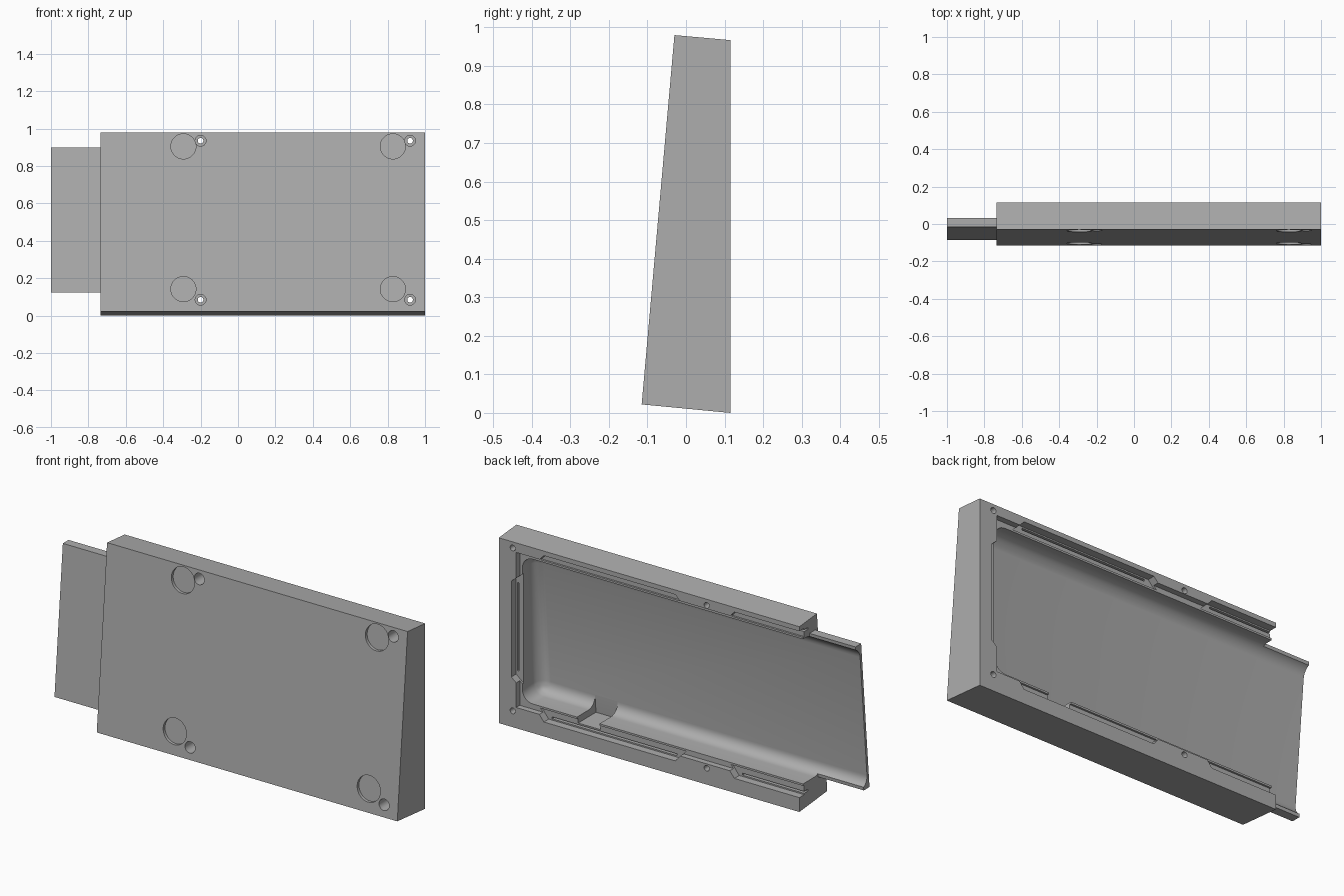
import bpy, bmesh, math

if "Cube" in bpy.data.objects:
    bpy.data.objects.remove(bpy.data.objects["Cube"], do_unlink=True)

BACK = 0.115                     # flat rear plane
SLOPE = 0.0887                   # lean of the front face
LEFT, OPEN_END, TONGUE_END = 1.0, -0.735, -1.0

grey = bpy.data.materials.new("plain_grey")
grey.use_nodes = True
grey.diffuse_color = (0.42, 0.42, 0.42, 1)
grey.node_tree.nodes["Principled BSDF"].inputs["Base Color"].default_value = (0.42, 0.42, 0.42, 1)


def front(z, inset=0.0):
    return -0.117 + SLOPE * z + inset


def make_object(name, bm):
    bmesh.ops.recalc_face_normals(bm, faces=bm.faces[:])
    mesh = bpy.data.meshes.new(name)
    bm.to_mesh(mesh)
    bm.free()
    mesh.materials.append(grey)
    obj = bpy.data.objects.new(name, mesh)
    bpy.context.collection.objects.link(obj)
    return obj


def prism(name, outline, near, far, fillet=0.0):
    """Extrude an x-z outline along y; near and far give y for a height."""
    bm = bmesh.new()
    a = [bm.verts.new((x, near(z), z)) for x, z in outline]
    b = [bm.verts.new((x, far(z), z)) for x, z in outline]
    bm.faces.new(a)
    bm.faces.new(b[::-1])
    for i in range(len(a)):
        j = (i + 1) % len(a)
        bm.faces.new((a[i], b[i], b[j], a[j]))
    if fillet:
        ring = set(a)
        edges = [e for e in bm.edges if any(v in ring for v in e.verts)]
        bmesh.ops.bevel(bm, geom=edges, offset=fillet, segments=8, profile=0.5, affect='EDGES')
    return make_object(name, bm)


def flat(y):
    return lambda z: y


def sloped(inset):
    return lambda z: front(z, inset)


def rect(x0, x1, z0, z1):
    return [(x0, z0), (x1, z0), (x1, z1), (x0, z1)]


def circle(x, z, r, n=40):
    return [(x + r * math.cos(i * math.tau / n), z + r * math.sin(i * math.tau / n)) for i in range(n)]


def boolean(target, tool, operation='DIFFERENCE'):
    mod = target.modifiers.new("cut", 'BOOLEAN')
    mod.operation, mod.solver, mod.object = operation, 'EXACT', tool
    bpy.context.view_layer.objects.active = target
    bpy.ops.object.modifier_apply(modifier=mod.name)
    bpy.data.objects.remove(tool, do_unlink=True)


# Wedge-shaped case
bm = bmesh.new()
profile = [(BACK, 0), (-0.115, 0.022), (-0.03, 0.98), (BACK, 0.967)]
ends = [[bm.verts.new((x, y, z)) for y, z in profile] for x in (OPEN_END, LEFT)]
bm.faces.new(ends[0])
bm.faces.new(ends[1][::-1])
for i in range(4):
    j = (i + 1) % 4
    bm.faces.new((ends[0][i], ends[1][i], ends[1][j], ends[0][j]))
case = make_object("case", bm)

# Tongue that continues the tray beyond the open end
tongue = prism("tongue", rect(TONGUE_END, -0.6, 0.125, 0.9), sloped(0.021), sloped(0.068))
boolean(case, tongue, 'UNION')

# Filleted tray cavity
boolean(case, prism("tray_cutter", rect(-1.3, 0.885, 0.135, 0.89), sloped(0.036), flat(0.4), 0.06))

# Shallow step round the rear opening
boolean(case, prism("rim_step", rect(-1.3, 0.9, 0.108, 0.917), flat(0.085), flat(0.3)))


# Clip notches in the rim, each with tapered ends and a narrow slot
def notch(start, end, inner, outer, along_x):
    taper = 0.04 if end > -1 else 0
    trap = [(start + 0.04, inner), (start, outer), (end, outer), (end - taper, inner)]
    mid = outer - math.copysign(0.012, outer - inner)
    lo, hi = sorted((mid - 0.005, mid + 0.005))
    slot = rect(end + 0.02, start - 0.02, lo, hi)
    if not along_x:
        trap, slot = ([(v, u) for u, v in pts] for pts in (trap, slot))
    boolean(case, prism("notch", trap, flat(0.075), flat(0.3)))
    boolean(case, prism("slot", slot, flat(0.045), flat(0.3)))


for inner, outer in ((0.9, 0.943), (0.125, 0.075)):
    notch(0.74, -0.02, inner, outer, True)
    notch(-0.36, -1.2, inner, outer, True)
notch(0.76, 0.26, 0.88, 0.928, False)

# Cable pocket through the lower fillet
boolean(case, prism("pocket", rect(0.44, 0.57, 0.1, 0.2), sloped(0.036), flat(0.3)))

# Foot recesses and counterbored screw holes
for x in (-0.2, 0.92):
    for hole_z, foot_z in ((0.935, 0.905), (0.085, 0.142)):
        boolean(case, prism("foot", circle(x - 0.092, foot_z, 0.067, 64), sloped(-0.1), sloped(0.015)))
        boolean(case, prism("counterbore", circle(x, hole_z, 0.029), flat(-0.3), flat(0.045)))
        boolean(case, prism("screw_hole", circle(x, hole_z, 0.015), flat(-0.3), flat(0.3)))

# Smooth fillets and bores, keep edges crisp
bpy.ops.object.select_all(action='DESELECT')
case.select_set(True)
bpy.context.view_layer.objects.active = case
bpy.ops.object.shade_smooth_by_angle(angle=math.radians(30))
